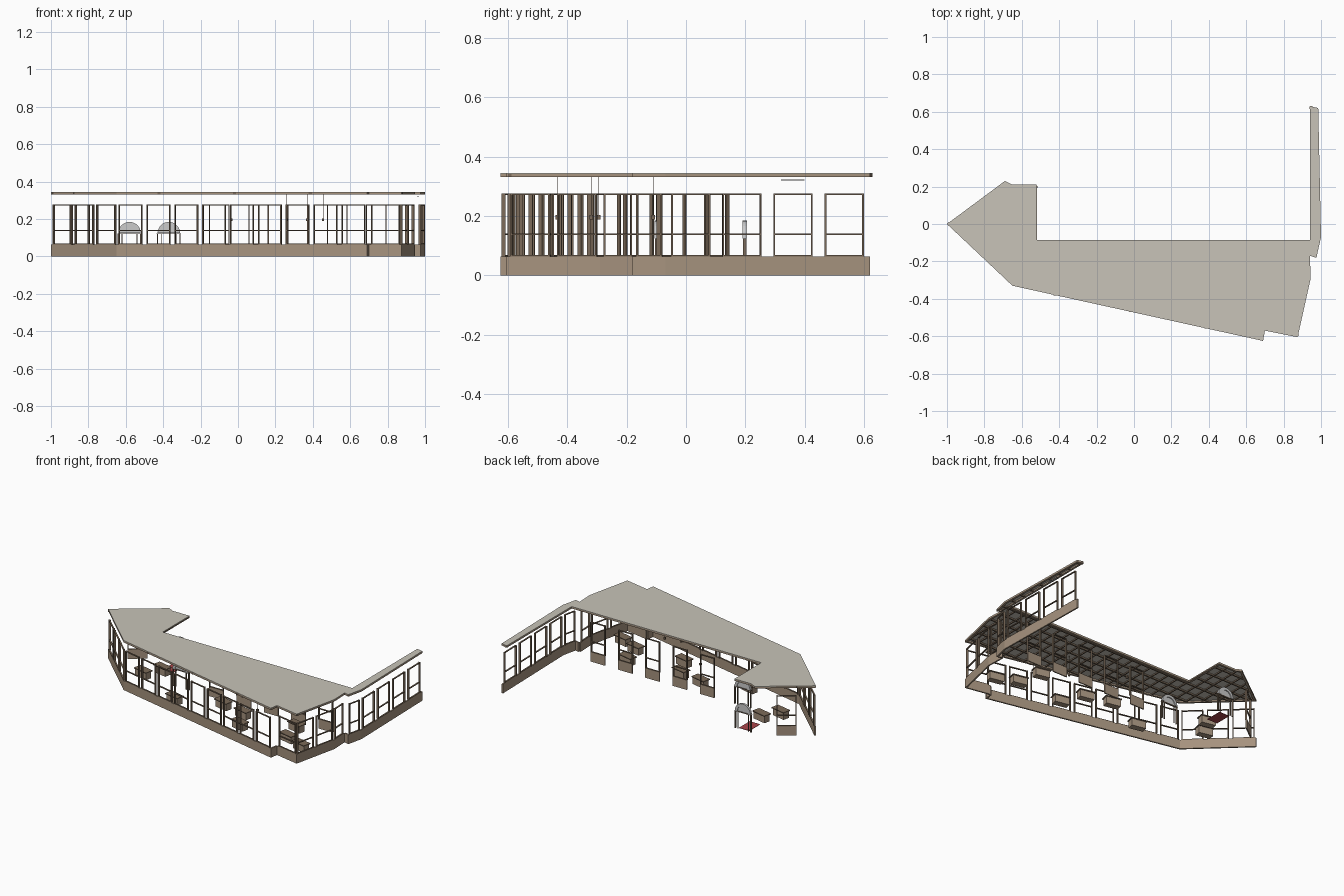
import bpy, bmesh, math
from mathutils import Vector, Matrix

if "Cube" in bpy.data.objects:
    bpy.data.objects.remove(bpy.data.objects["Cube"])


def material(name, rgb):
    m = bpy.data.materials.new(name)
    m.diffuse_color = (*rgb, 1)
    m.use_nodes = True
    m.node_tree.nodes["Principled BSDF"].inputs["Base Color"].default_value = m.diffuse_color
    return m


ROOF = material("roof_beige", (0.58, 0.55, 0.48))
WOOD = material("brown_wood", (0.38, 0.29, 0.21))
DARK = material("dark_frame", (0.20, 0.145, 0.10))
RED = material("red_cloth", (0.40, 0.06, 0.07))


def finish(name, bm, mat=None):
    me = bpy.data.meshes.new(name)
    bmesh.ops.recalc_face_normals(bm, faces=bm.faces)
    bm.to_mesh(me)
    bm.free()
    ob = bpy.data.objects.new(name, me)
    bpy.context.collection.objects.link(ob)
    if mat:
        me.materials.append(mat)
    return ob


def box(bm, center, size, angle=0.0):
    m = Matrix.Translation(center) @ Matrix.Rotation(angle, 4, 'Z') @ Matrix.Diagonal((*size, 1))
    bmesh.ops.create_cube(bm, size=1, matrix=m)


def wall_box(bm, a, b, z0, z1, thick):
    """Upright box from plan point a to b, lying on the left (inner) side of the line."""
    a, b = Vector(a), Vector(b)
    d = b - a
    n = Vector((-d.y, d.x)).normalized()
    c = (a + b) / 2 + n * thick / 2
    box(bm, (c.x, c.y, (z0 + z1) / 2), (d.length, thick, z1 - z0), math.atan2(d.y, d.x))


def window(bm, a, b):
    """Open frame: two posts, bottom, middle and top rail."""
    a, b = Vector(a), Vector(b)
    t = (b - a).normalized() * 0.006
    wall_box(bm, a, a + t, SILL, HEAD, 0.013)
    wall_box(bm, b - t, b, SILL, HEAD, 0.013)
    for z in (SILL, 0.136, HEAD - 0.005):
        wall_box(bm, a + t, b - t, z, z + 0.005, 0.010)


SILL, HEAD = 0.064, 0.276
OUTLINE = [(-1, 0), (-0.65, -0.33), (0.69, -0.625), (0.70, -0.57), (0.875, -0.605),
           (0.945, -0.29), (0.94, -0.17), (0.975, -0.18), (1.0, -0.07), (0.985, 0.62),
           (0.94, 0.63), (0.94, -0.085), (-0.52, -0.085), (-0.52, 0.21), (-0.65, 0.21),
           (-0.69, 0.23)]

# roof slab
bm = bmesh.new()
f = bm.faces.new([bm.verts.new((x, y, 0.341)) for x, y in OUTLINE])
r = bmesh.ops.extrude_face_region(bm, geom=[f])
bmesh.ops.translate(bm, vec=(0, 0, 0.004),
                    verts=[v for v in r["geom"] if isinstance(v, bmesh.types.BMVert)])
finish("roof_slab", bm, ROOF)

# roof edge beams
bm = bmesh.new()
for a, b in zip(OUTLINE, OUTLINE[1:] + OUTLINE[:1]):
    wall_box(bm, a, b, 0.331, 0.341, 0.014)
finish("roof_edge_beam", bm, WOOD)


def spans(axis, value):
    """Inside intervals of the outline along a line where coordinate[axis] == value."""
    hits = []
    for a, b in zip(OUTLINE, OUTLINE[1:] + OUTLINE[:1]):
        if (a[axis] > value) != (b[axis] > value):
            k = (value - a[axis]) / (b[axis] - a[axis])
            hits.append(a[1 - axis] + k * (b[1 - axis] - a[1 - axis]))
    hits.sort()
    return zip(hits[::2], hits[1::2])


# ceiling joists in both directions
bm = bmesh.new()
for i in range(27):
    x = -0.963 + i * 0.0735
    for lo, hi in spans(0, x):
        box(bm, (x, (lo + hi) / 2, 0.337), (0.008, hi - lo - 0.01, 0.008))
for i in range(14):
    y = -0.555 + i * 0.089
    for lo, hi in spans(1, y):
        box(bm, ((lo + hi) / 2, y, 0.336), (hi - lo - 0.01, 0.010, 0.010))
finish("ceiling_joists", bm, DARK)

# outer low wall with rows of windows above it
low, frames = bmesh.new(), bmesh.new()
for a, b, count in zip(OUTLINE[:9], OUTLINE[1:10], (3, 9, 0, 1, 2, 1, 0, 1, 4)):
    wall_box(low, a, b, 0, SILL, 0.010)
    a, b = Vector(a), Vector(b)
    step = (b - a) / max(count, 1)
    gap = step.normalized() * (0.02 if count == 4 else 0.012)
    for i in range(count):
        window(frames, a + step * i + gap, a + step * (i + 1) - gap)
finish("low_wall", low, WOOD)
finish("outer_window_frames", frames, DARK)

# courtyard side: separate panels with windows above
low, frames = bmesh.new(), bmesh.new()
sides = [((x + 0.055, -0.087), (x - 0.055, -0.087)) for x in (0.74, 0.53, 0.32, 0.11, -0.10)]
sides.append(((-0.80, 0.146), (-0.90, 0.072)))
for a, b in sides:
    wall_box(low, a, b, 0, SILL, 0.008)
    window(frames, a, b)
finish("courtyard_panels", low, WOOD)
finish("courtyard_window_frames", frames, DARK)

# arched doorways
for n, (cx, cy) in enumerate(((-0.58, 0.198), (-0.37, -0.098)), 1):
    bm = bmesh.new()
    for s in (-1, 1):
        box(bm, (cx + s * 0.060, cy, 0.06), (0.006, 0.012, 0.12))
        box(bm, (cx + s * 0.040, cy, 0.06), (0.004, 0.008, 0.12))
    box(bm, (cx, cy, 0.121), (0.13, 0.012, 0.005))
    finish(f"door_frame_{n}", bm, DARK)
    bm = bmesh.new()
    N = 16
    for r0, r1, half in ((0, 0.042, 0.002), (0.042, 0.060, 0.008)):
        for i in range(N):
            q = [math.pi * (i + k) / N for k in (0, 1)]
            ring = [(r1, q[0]), (r1, q[1])] + ([(r0, q[1]), (r0, q[0])] if r0 else [(0, 0)])
            pts = [(cx + r * math.cos(t), 0.124 + r * math.sin(t)) for r, t in ring]
            fr = [bm.verts.new((x, cy - half, z)) for x, z in pts]
            bk = [bm.verts.new((x, cy + half, z)) for x, z in pts]
            bm.faces.new(fr)
            bm.faces.new(bk[::-1])
            bm.faces.new((fr[0], bk[0], bk[1], fr[1]))
            if r0:
                bm.faces.new((fr[2], bk[2], bk[3], fr[3]))
    finish(f"door_arch_{n}", bm)

# entrance carpet
bm = bmesh.new()
box(bm, (-0.58, 0.13, 0.001), (0.08, 0.12, 0.002))
finish("entrance_carpet", bm, RED)

# serving counters: hollow box bodies with overhanging tops
tilt = math.atan2(-0.295, 1.34)
COUNTERS = [(0.78, -0.42), (0.64, -0.36), (0.59, -0.20), (0.28, -0.38), (0.20, -0.23),
            (0.02, -0.19), (-0.28, -0.30), (-0.59, 0.01), (-0.66, -0.10)]
body, tops = bmesh.new(), bmesh.new()
for x, y in COUNTERS:
    box(body, (x, y, 0.026), (0.10, 0.045, 0.048), tilt)
    box(tops, (x, y, 0.053), (0.112, 0.058, 0.006), tilt)
finish("counter_bodies", body, WOOD)
finish("counter_tops", tops, DARK)

# pendant lamps
bm = bmesh.new()
for x, y in ((-0.035, -0.11), (0.26, -0.32), (0.37, -0.295), (0.455, -0.435)):
    box(bm, (x, y, 0.268), (0.002, 0.002, 0.134))
    box(bm, (x, y, 0.196), (0.012, 0.012, 0.014))
finish("pendant_lamps", bm, DARK)

# flat lamp under the wing roof
bm = bmesh.new()
box(bm, (0.962, 0.36, 0.322), (0.012, 0.08, 0.003))
finish("wing_ceiling_lamp", bm)
